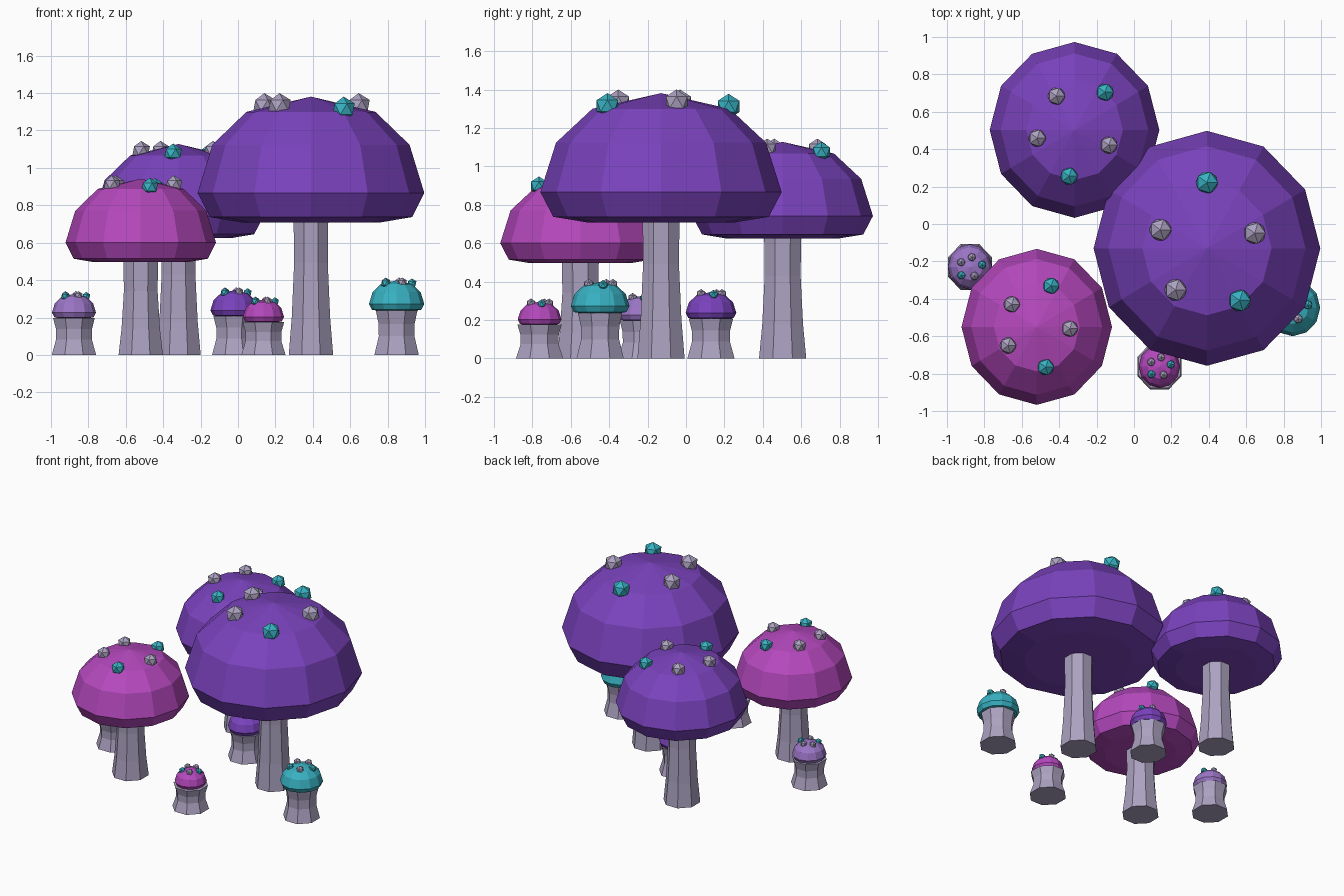
import bpy, bmesh
from math import radians, cos, sin, tau

cube = bpy.data.objects.get("Cube")
if cube:
    bpy.data.objects.remove(cube, do_unlink=True)

X_SQUASH = 0.965  # everything is slightly narrower in x


def material(name, rgb):
    m = bpy.data.materials.new(name)
    m.use_nodes = True
    m.diffuse_color = (*rgb, 1)
    m.node_tree.nodes["Principled BSDF"].inputs["Base Color"].default_value = (*rgb, 1)
    return m


purple = material("purple", (0.195, 0.055, 0.51))
magenta = material("magenta", (0.46, 0.065, 0.51))
teal = material("teal", (0.04, 0.44, 0.54))
lavender = material("lavender", (0.33, 0.18, 0.57))
stem_grey = material("pale grey", (0.41, 0.36, 0.53))


def finish(bm, name, mat, location):
    bmesh.ops.recalc_face_normals(bm, faces=bm.faces)
    mesh = bpy.data.meshes.new(name)
    bm.to_mesh(mesh)
    bm.free()
    mesh.materials.append(mat)
    obj = bpy.data.objects.new(name, mesh)
    obj.location = location
    bpy.context.collection.objects.link(obj)


def lathe(name, profile, sides, turn, mat, location, pole=None):
    """Stack rings of (radius, height); close below, and above by a pole or flat."""
    bm = bmesh.new()
    rings = []
    for r, z in profile:
        angles = [turn + tau * i / sides for i in range(sides)]
        rings.append([bm.verts.new((r * X_SQUASH * cos(a), r * sin(a), z)) for a in angles])
    for low, high in zip(rings, rings[1:]):
        for i in range(sides):
            j = (i + 1) % sides
            bm.faces.new((low[i], low[j], high[j], high[i]))
    bm.faces.new(rings[0][::-1])
    if pole is None:
        bm.faces.new(rings[-1])
    else:
        tip = bm.verts.new((0, 0, pole))
        for i in range(sides):
            bm.faces.new((rings[-1][i], rings[-1][(i + 1) % sides], tip))
    finish(bm, name, mat, location)


# Cap outline from underside to shoulder, for a cap of radius 1
CAP = [(0.62, -0.25), (0.893, -0.205), (1, 0), (0.87, 0.41), (0.57, 0.69)]
CAP_TOP = 0.82
# Stem outlines: radius, share of height
TALL_STEM = [(0.133, 0), (0.115, 0.28), (0.101, 0.68), (0.104, 1)]
SHORT_STEM = [(0.133, 0), (0.107, 0.42), (0.108, 0.7), (0.125, 1)]
# Bumps: angle, distance, height for a cap of radius 1, colour
BUMPS = [(90, 0.56, 0.71, teal), (-57, 0.53, 0.715, teal), (159, 0.44, 0.745, stem_grey),
         (17, 0.44, 0.745, stem_grey), (232, 0.45, 0.745, stem_grey)]


def mushroom(name, x, y, rim_z, radius, mat, turn, bump, stem):
    height = rim_z - 0.23 * radius
    lathe(name + "_stem", [(r, t * height) for r, t in stem], 8, tau / 16,
          stem_grey, (x, y, 0))
    lathe(name + "_cap", [(r * radius, z * radius) for r, z in CAP], 12, 0,
          mat, (x, y, rim_z), CAP_TOP * radius)
    for n, (angle, dist, z, colour) in enumerate(BUMPS, 1):
        a = radians(angle + turn)
        bm = bmesh.new()
        bmesh.ops.create_icosphere(bm, subdivisions=1, radius=bump)
        finish(bm, f"{name}_bump_{n}", colour,
               (x + dist * radius * X_SQUASH * cos(a), y + dist * radius * sin(a),
                rim_z + z * radius))


# Three tall mushrooms
mushroom("big_purple", 0.39, -0.13, 0.866, 0.628, purple, 0, 0.066, TALL_STEM)
mushroom("back_purple", -0.318, 0.503, 0.742, 0.47, purple, -40, 0.052, TALL_STEM)
mushroom("tall_magenta", -0.52, -0.55, 0.6, 0.417, magenta, -20, 0.049, TALL_STEM)

# Four small mushrooms
mushroom("small_lavender", -0.877, -0.23, 0.226, 0.122, lavender, -80, 0.024, SHORT_STEM)
mushroom("small_magenta", 0.136, -0.762, 0.203, 0.114, magenta, -80, 0.024, SHORT_STEM)
mushroom("small_purple", -0.02, 0.13, 0.238, 0.132, purple, -80, 0.025, SHORT_STEM)
mushroom("small_teal", 0.848, -0.447, 0.273, 0.153, teal, -80, 0.027, SHORT_STEM)
